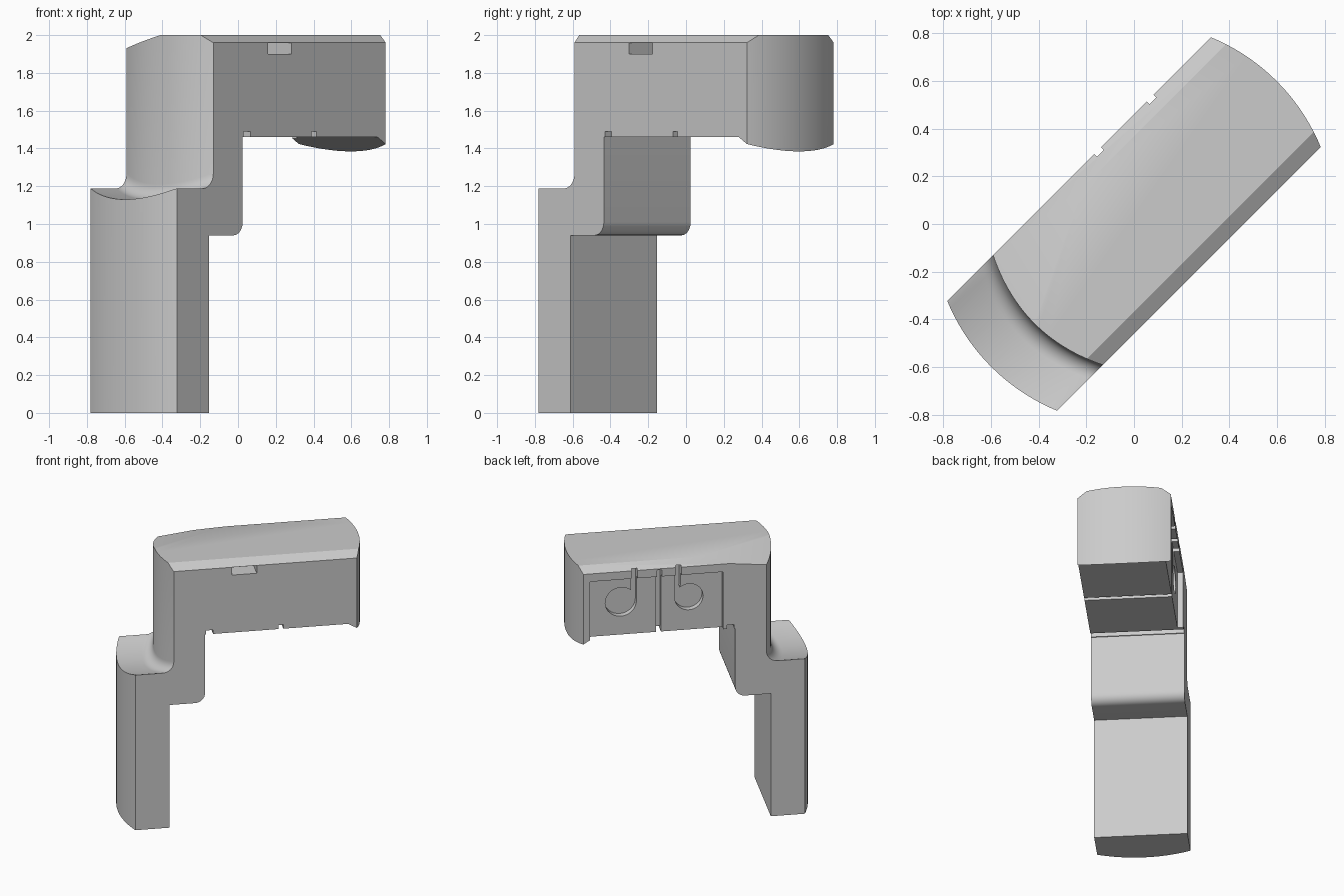
import bpy, bmesh, math
from mathutils import Vector

if "Cube" in bpy.data.objects:
    bpy.data.objects.remove(bpy.data.objects["Cube"])

# Local frame: u along the arm, v across it; everything is turned 45 degrees at the end
HALF_W, R_END = 0.325, 0.846


def finish(name, bm):
    bmesh.ops.recalc_face_normals(bm, faces=bm.faces[:])
    mesh = bpy.data.meshes.new(name)
    bm.to_mesh(mesh)
    bm.free()
    obj = bpy.data.objects.new(name, mesh)
    bpy.context.collection.objects.link(obj)
    return obj


def loft(rings):
    """Closed solid through a list of equal-length point rings."""
    bm = bmesh.new()
    rows = [[bm.verts.new(p) for p in ring] for ring in rings]
    n = len(rows[0])
    for a, b in zip(rows, rows[1:]):
        for i in range(n):
            j = (i + 1) % n
            bm.faces.new((a[i], a[j], b[j], b[i]))
    bm.faces.new(rows[0])
    bm.faces.new(rows[-1][::-1])
    return bm


def side_prism(name, pts, v0, v1):
    """Extrude a (u, z) outline across v."""
    return finish(name, loft([[(u, v, z) for u, z in pts] for v in (v0, v1)]))


def box(name, u0, u1, v0, v1, z0, z1):
    return side_prism(name, [(u0, z0), (u1, z0), (u1, z1), (u0, z1)], v0, v1)


def arc(cu, cz, r, a0, a1, n):
    return [(cu + r * math.cos(math.radians(a0 + (a1 - a0) * i / n)),
             cz + r * math.sin(math.radians(a0 + (a1 - a0) * i / n))) for i in range(n + 1)]


def boolean(obj, tool, operation):
    tool.hide_render = True
    mod = obj.modifiers.new(operation.lower(), 'BOOLEAN')
    mod.operation, mod.object, mod.solver = operation, tool, 'EXACT'
    bpy.context.view_layer.objects.active = obj
    bpy.ops.object.modifier_apply(modifier=mod.name)
    bpy.data.objects.remove(tool)


def slice_off(bm, point, normal):
    """Cut away everything on the normal side and cap the opening."""
    geom = bm.verts[:] + bm.edges[:] + bm.faces[:]
    bmesh.ops.bisect_plane(bm, geom=geom, plane_co=point, plane_no=normal, clear_outer=True)
    bmesh.ops.holes_fill(bm, edges=[e for e in bm.edges if e.is_boundary], sides=0)


# Block with round ends and chamfered top edges
a = math.degrees(math.asin(HALF_W / R_END))
plan = arc(0, 0, R_END, -a, a, 20) + arc(0, 0, R_END, 180 - a, 180 + a, 20)
bm = loft([[(u, v, z) for u, v in plan] for z in (0, 2)])
for s in (-1, 1):
    slice_off(bm, (0, s * HALF_W, 1.96), Vector((0, s * 0.04, 0.065)).normalized())
# Sloped facet on the rear corner of the top
slice_off(bm, (-0.25, HALF_W, 1.96), Vector((-0.115, 0.237, 1)).normalized())
bracket = finish("bracket_body", bm)

# Stepped side outline: post, shoulder, arm and sloping end lip
outline = [(-1, -0.1), (-0.541, -0.1), (-0.541, 0.94)]
outline += arc(-0.36, 1.01, 0.07, -90, 0, 8)
outline += [(-0.29, 1.46), (0.72, 1.46), (1, 1.292), (1, 2.1), (-1, 2.1)]
boolean(bracket, side_prism("outline_tool", outline, -0.5, 0.5), 'INTERSECT')

# Dished ledge with a filleted, bowed wall above it
rings = []
for i in range(29):
    v = -0.36 + 0.72 * i / 28
    t = (v / HALF_W) ** 2
    wall, floor, r = -0.59 + 0.08 * t, 1.13 + 0.06 * min(t, 1), 0.08
    section = [(-1.2, floor)] + arc(wall - r, floor + r, r, -90, 0, 8) + [(wall, 2.3), (-1.2, 2.3)]
    rings.append([(u, v, z) for u, z in section])
boolean(bracket, finish("ledge_tool", loft(rings)), 'DIFFERENCE')

# Shallow panel on the rear face, open at the bottom
boolean(bracket, box("panel_tool", -0.205, 0.733, 0.285, 0.5, 1.2, 1.90), 'DIFFERENCE')

# Keyhole pockets: round recess with a narrow channel up one side
for cu, c0, c1 in ((0.51, 0.40, 0.44), (0.03, 0.09, 0.13)):
    side = -1 if c0 < cu else 1
    outer = c0 if side < 0 else c1
    inner = c1 if side < 0 else c0
    hole = [(outer, 1.97), (outer, 1.71)]
    sweep = arc(cu, 1.71, abs(outer - cu), 0, -310, 28)
    hole += [(cu + side * (u - cu), z) for u, z in sweep[1:]]
    hole += [(inner, 1.81), (inner, 1.97)]
    boolean(bracket, side_prism("keyhole_tool", hole, 0.24, 0.5), 'DIFFERENCE')

# Thin grooves under the arm, and the groove dividing the rear panel
boolean(bracket, box("groove_tool", -0.283, -0.233, -0.5, 0.5, 1.3, 1.49), 'DIFFERENCE')
boolean(bracket, box("groove_tool", 0.227, 0.262, -0.5, 0.5, 1.3, 1.491), 'DIFFERENCE')
boolean(bracket, box("groove_tool", 0.2275, 0.2615, 0.255, 0.5, 1.35, 1.95), 'DIFFERENCE')

# Deep window in the front face
boolean(bracket, box("window_tool", -0.10, 0.075, -0.5, -0.08, 1.90, 1.959), 'DIFFERENCE')

# Colour, shading and final turn
grey = bpy.data.materials.new("light_grey")
grey.diffuse_color = (0.6, 0.6, 0.6, 1)
grey.use_nodes = True
grey.node_tree.nodes["Principled BSDF"].inputs["Base Color"].default_value = grey.diffuse_color
bracket.data.materials.clear()
bracket.data.materials.append(grey)
bracket.rotation_euler.z = math.radians(45)
bpy.ops.object.select_all(action='DESELECT')
bracket.select_set(True)
bpy.context.view_layer.objects.active = bracket
bpy.ops.object.shade_smooth_by_angle(angle=math.radians(30))
